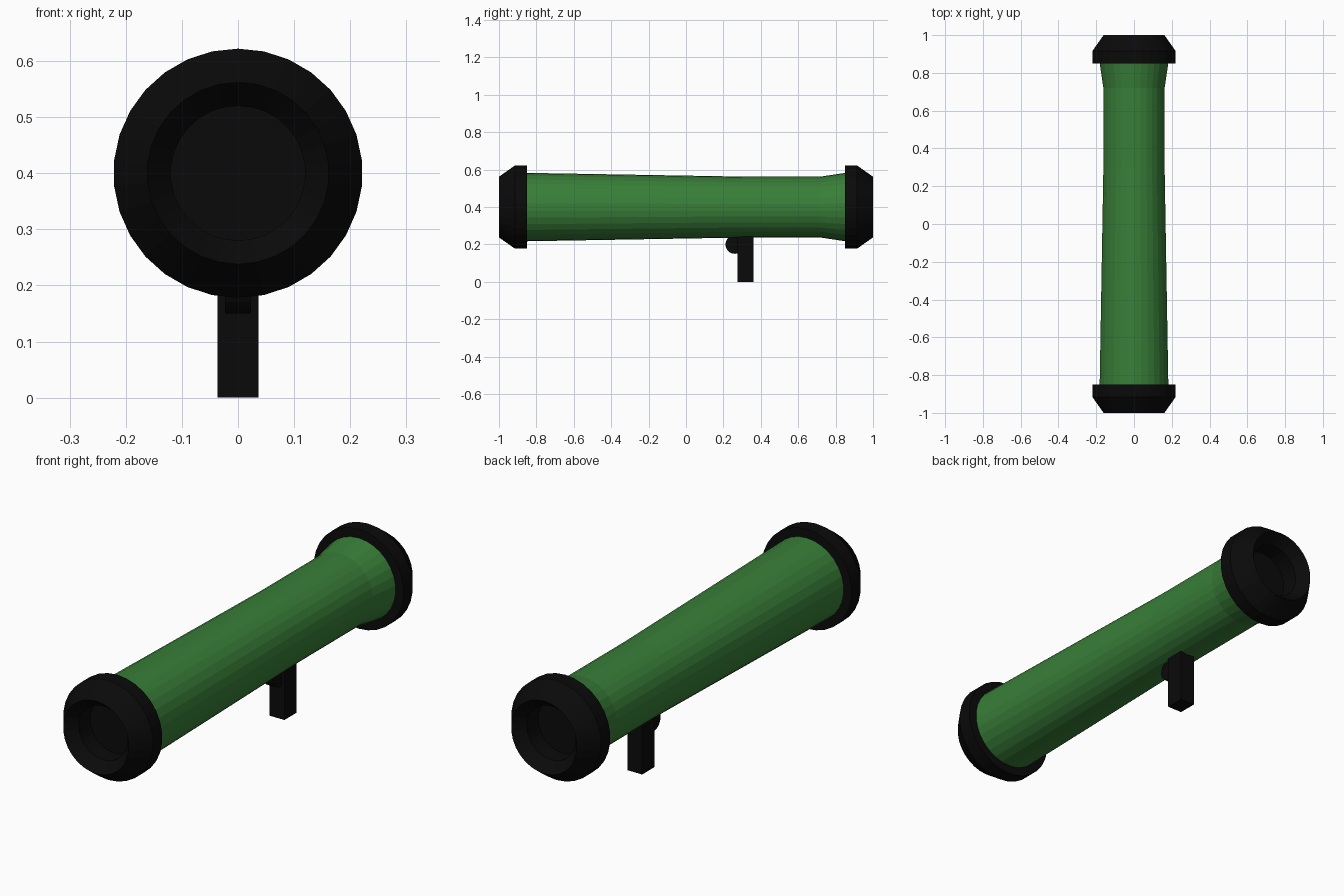
import bpy, bmesh, math

if "Cube" in bpy.data.objects:
    bpy.data.objects.remove(bpy.data.objects["Cube"])

SIDES = 30
CZ = 0.4  # height of the tube axis


def material(name, rgb):
    m = bpy.data.materials.new(name)
    m.diffuse_color = (*rgb, 1)
    m.use_nodes = True
    m.node_tree.nodes["Principled BSDF"].inputs["Base Color"].default_value = m.diffuse_color
    return m


green = material("green", (0.04, 0.21, 0.04))
black = material("black", (0.003, 0.003, 0.003))


def finish(bm, name, mat, smooth=None):
    bmesh.ops.recalc_face_normals(bm, faces=bm.faces)
    me = bpy.data.meshes.new(name)
    bm.to_mesh(me)
    bm.free()
    ob = bpy.data.objects.new(name, me)
    bpy.context.collection.objects.link(ob)
    me.materials.append(mat)
    return ob


def lathe(name, profile, mat, closed_ends=False):
    """Spin (y, radius) pairs around the tube axis."""
    bm = bmesh.new()
    rings = []
    for y, r in profile:
        rings.append([bm.verts.new((r * math.sin(2 * math.pi * i / SIDES), y,
                                    CZ + r * math.cos(2 * math.pi * i / SIDES)))
                      for i in range(SIDES)])
    for a, b in zip(rings, rings[1:]):
        for i in range(SIDES):
            j = (i + 1) % SIDES
            bm.faces.new((a[i], a[j], b[j], b[i]))
    if closed_ends:
        bm.faces.new(rings[0])
        bm.faces.new(rings[-1])
    return finish(bm, name, mat)


# Green launch tube, tapering to the back and flaring at the end
lathe("tube", [(-0.86, 0.183), (0.3, 0.163), (0.72, 0.163), (0.86, 0.184)],
      green, True)

# Black end caps with a sunken bore
cap = [(0.85, 0.15), (0.85, 0.222), (0.915, 0.222), (1.0, 0.162),
       (0.95, 0.12), (0.87, 0.12)]
for name, s in (("front_cap", -1), ("back_cap", 1)):
    lathe(name, [(s * y, r) for y, r in cap], black, True)

# Grip
bm = bmesh.new()
bmesh.ops.create_cube(bm, size=1)
for v in bm.verts:
    v.co = (v.co.x * 0.073, 0.318 + v.co.y * 0.086, 0.125 + v.co.z * 0.25)
finish(bm, "grip", black)

# Rounded trigger, a disc lying across the tube
bm = bmesh.new()
bmesh.ops.create_cone(bm, cap_ends=True, segments=20, radius1=0.05,
                      radius2=0.05, depth=0.046)
for v in bm.verts:
    x, y, z = v.co
    v.co = (z, 0.261 + x, 0.2 + y)
finish(bm, "trigger", black)
